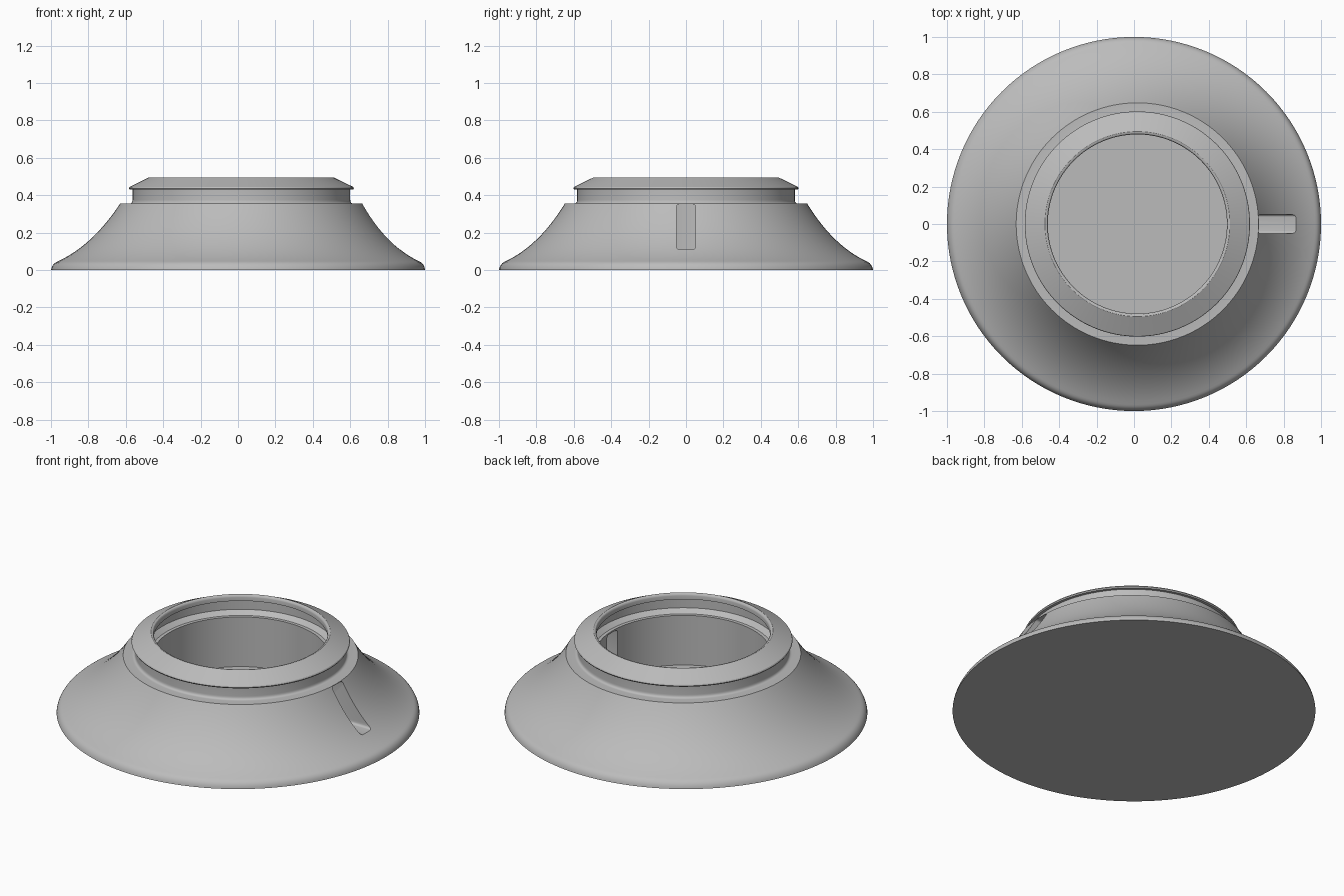
import bpy, bmesh, math

if "Cube" in bpy.data.objects:
    bpy.data.objects.remove(bpy.data.objects["Cube"])

SEGMENTS = 128
SHIFT = 0.018      # the collar sits slightly off the foot's centre
LEDGE_Z = 0.355


def make_material(name, color):
    mat = bpy.data.materials.new(name)
    mat.use_nodes = True
    mat.diffuse_color = color
    mat.node_tree.nodes["Principled BSDF"].inputs["Base Color"].default_value = color
    return mat


def add_object(name, bm, mat):
    bmesh.ops.recalc_face_normals(bm, faces=bm.faces)
    mesh = bpy.data.meshes.new(name)
    bm.to_mesh(mesh)
    bm.free()
    obj = bpy.data.objects.new(name, mesh)
    obj.data.materials.append(mat)
    bpy.context.collection.objects.link(obj)
    return obj


def curve(a, b, c, steps):
    """Quadratic curve from a to c, pulled towards b."""
    pts = []
    for i in range(steps + 1):
        t = i / steps
        pts.append(tuple((1 - t) ** 2 * p + 2 * t * (1 - t) * q + t * t * r
                         for p, q, r in zip(a, b, c)))
    return pts


def revolve(name, profile, mat):
    """Close a solid from (radius, height, x shift) rings, capped at both ends."""
    bm = bmesh.new()
    rings = []
    for r, z, dx in profile:
        rings.append([bm.verts.new((r * math.cos(a) + dx, r * math.sin(a), z))
                      for a in (2 * math.pi * i / SEGMENTS for i in range(SEGMENTS))])
    for low, high in zip(rings, rings[1:]):
        for i in range(SEGMENTS):
            j = (i + 1) % SEGMENTS
            bm.faces.new((low[i], low[j], high[j], high[i]))
    bm.faces.new(rings[0])
    bm.faces.new(rings[-1])
    return add_object(name, bm, mat)


grey = make_material("plain grey", (0.5, 0.5, 0.5, 1))

# Flared skirt: rounded foot, then a concave sweep up to the ledge
foot = curve((1.0, 0.0), (0.995, 0.035), (0.965, 0.047), 6)
sweep = curve((0.965, 0.047), (0.786, 0.13), (0.648, LEDGE_Z), 20)
profile = [(r, z, SHIFT * z / LEDGE_Z) for r, z in foot + sweep[1:]]

# Neck with a fillet, thin flange, bevelled lip
collar = curve((0.60, LEDGE_Z), (0.582, LEDGE_Z), (0.582, 0.375), 5)
collar += [(0.582, 0.43), (0.598, 0.43), (0.602, 0.437), (0.598, 0.444), (0.495, 0.495)]

# Inside: lip edge, recess behind the neck, ledge, bore and floor
bore = curve((0.495, 0.495), (0.480, 0.495), (0.479, 0.482), 4)[1:]
bore += [(0.479, 0.46), (0.53, 0.44), (0.53, 0.385), (0.50, 0.362), (0.48, 0.362),
         (0.48, 0.06)]
profile += [(r, z, SHIFT) for r, z in collar + bore]
body = revolve("flared_collar", profile, grey)

# Slot with rounded corners through one side of the skirt
bm = bmesh.new()
bmesh.ops.create_cube(bm, size=1)
for v in bm.verts:
    v.co.x = 0.75 + v.co.x * 0.7
    v.co.y *= 0.1
    v.co.z = 0.231 + v.co.z * 0.242
long_edges = [e for e in bm.edges if abs(e.verts[0].co.x - e.verts[1].co.x) > 0.1]
bmesh.ops.bevel(bm, geom=long_edges, offset=0.014, segments=4, profile=0.5,
                affect='EDGES')
cutter = add_object("slot_cutter", bm, grey)
cutter.hide_render = True

cut = body.modifiers.new("slot", 'BOOLEAN')
cut.operation = 'DIFFERENCE'
cut.solver = 'EXACT'
cut.object = cutter
for o in bpy.context.selected_objects:
    o.select_set(False)
bpy.context.view_layer.objects.active = body
body.select_set(True)
bpy.ops.object.modifier_apply(modifier=cut.name)
bpy.data.objects.remove(cutter)
bpy.ops.object.shade_smooth_by_angle(angle=math.radians(25))
